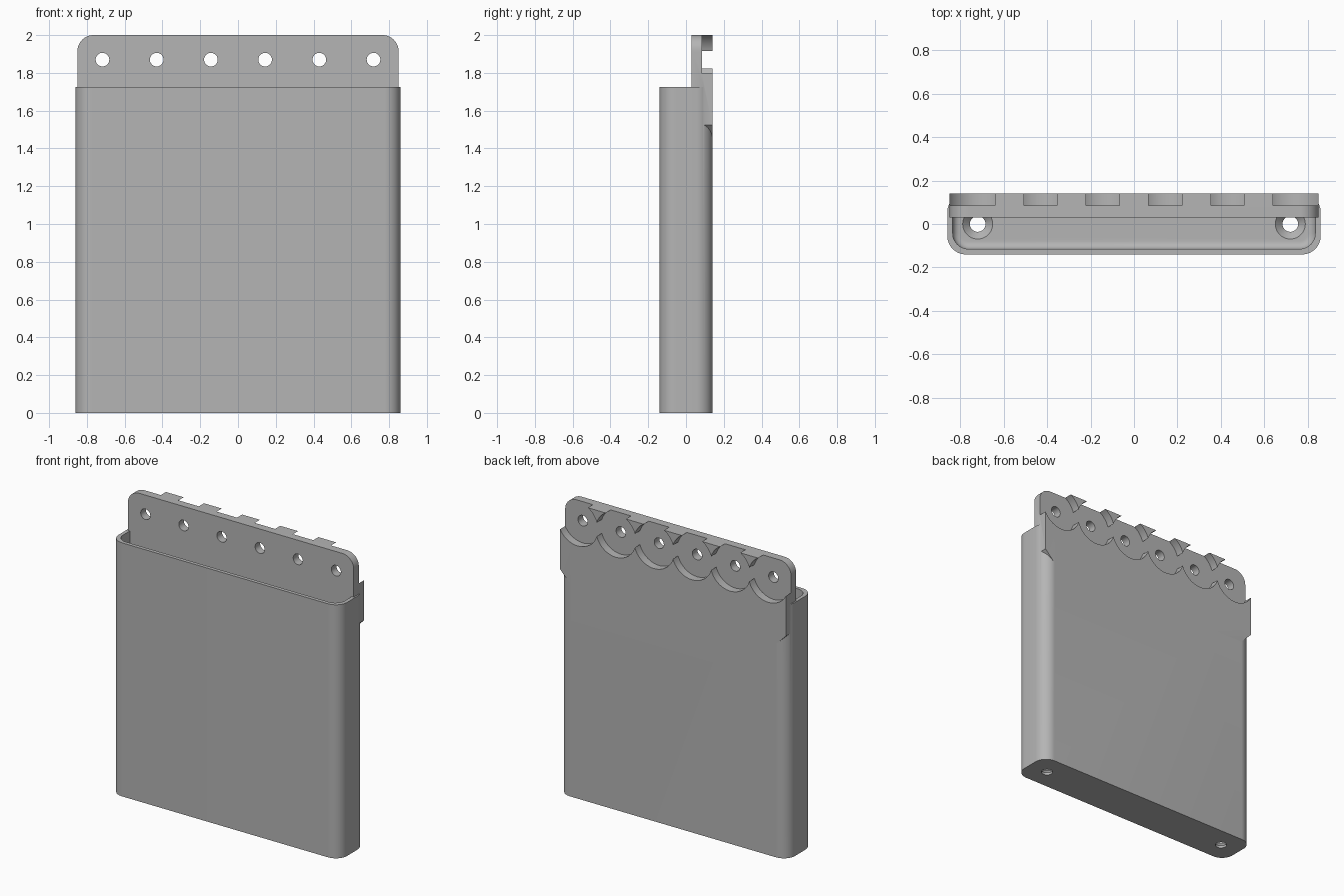
import bpy, bmesh, math
from mathutils import Matrix, Vector

default = bpy.data.objects.get("Cube")
if default:
    bpy.data.objects.remove(default)

# Overall sizes
HALF_W, HALF_D, BODY_H = 0.86, 0.14, 1.725
WALL, FLOOR, CORNER = 0.025, 0.05, 0.085
PLATE_W, PLATE_FRONT, RECESS_Y = 0.85, 0.03, 0.085
HOLE_Z, PITCH, RECESS_R, HOLE_R = 1.87, 0.287, 0.151, 0.036

grey = bpy.data.materials.new("plain grey")
grey.use_nodes = True
GREY = (0.46, 0.46, 0.46, 1)
grey.diffuse_color = GREY
grey.node_tree.nodes["Principled BSDF"].inputs["Base Color"].default_value = GREY


def make(name, bm):
    bmesh.ops.recalc_face_normals(bm, faces=bm.faces)
    mesh = bpy.data.meshes.new(name)
    bm.to_mesh(mesh)
    bm.free()
    mesh.materials.append(grey)
    ob = bpy.data.objects.new(name, mesh)
    bpy.context.collection.objects.link(ob)
    return ob


def prism(name, points, offset):
    """Extrude a closed outline along an offset vector."""
    bm = bmesh.new()
    face = bm.faces.new([bm.verts.new(p) for p in points])
    new = bmesh.ops.extrude_face_region(bm, geom=[face])["geom"]
    moved = [v for v in new if isinstance(v, bmesh.types.BMVert)]
    bmesh.ops.translate(bm, verts=moved, vec=Vector(offset))
    return make(name, bm)


def arc(cx, cy, r, start, steps=12):
    """Quarter circle, anticlockwise from the start angle in degrees."""
    angles = [math.radians(start + 90 * i / steps) for i in range(steps + 1)]
    return [(cx + r * math.cos(a), cy + r * math.sin(a)) for a in angles]


def rounded_box(name, hx, hy, r, z0, z1):
    x, y = hx - r, hy - r
    outline = (arc(x, y, r, 0) + arc(-x, y, r, 90)
               + arc(-x, -y, r, 180) + arc(x, -y, r, 270))
    return prism(name, [(px, py, z0) for px, py in outline], (0, 0, z1 - z0))


def cone(name, r1, r2, depth, centre, along_y=False):
    bm = bmesh.new()
    turn = Matrix.Rotation(math.pi / 2, 4, 'X') if along_y else Matrix()
    bmesh.ops.create_cone(bm, cap_ends=True, segments=64, radius1=r1, radius2=r2,
                          depth=depth, matrix=Matrix.Translation(centre) @ turn)
    return make(name, bm)


def combine(ob, tool, operation='DIFFERENCE'):
    """Apply a boolean and discard the tool."""
    mod = ob.modifiers.new("join", 'BOOLEAN')
    mod.operation, mod.object, mod.solver = operation, tool, 'EXACT'
    bpy.context.view_layer.update()
    deps = bpy.context.evaluated_depsgraph_get()
    mesh = bpy.data.meshes.new_from_object(ob.evaluated_get(deps))
    ob.modifiers.clear()
    ob.data = mesh
    bpy.data.objects.remove(tool)


# Open pocket with rounded corners
pocket = rounded_box("pocket_holder", HALF_W, HALF_D, CORNER, 0, BODY_H)
cavity = rounded_box("cavity", HALF_W - WALL, HALF_D - WALL, CORNER - WALL / 2,
                     FLOOR, BODY_H + 0.1)
bm = bmesh.new()
bm.from_mesh(cavity.data)
low = [e for e in bm.edges if all(v.co.z < FLOOR + 0.001 for v in e.verts)]
bmesh.ops.bevel(bm, geom=low, offset=0.035, segments=6, profile=0.5, affect='EDGES')
bm.to_mesh(cavity.data)
bm.free()
combine(pocket, cavity)

# Mounting plate: round top corners, sloped lower corners
half = [(0.77, 1.445), (PLATE_W, 1.525)] + arc(PLATE_W - 0.085, 1.915, 0.085, 0)
outline = half + [(-x, z) for x, z in reversed(half)]
plate = prism("mounting_plate", [(x, PLATE_FRONT, z) for x, z in outline],
              (0, HALF_D - PLATE_FRONT, 0))

# Sloped underside of the plate inside the pocket
wedge = [(0.02, 1.54), (0.115, 1.445), (0.115, 1.3), (0.02, 1.3)]
combine(plate, prism("wedge", [(-0.835, y, z) for y, z in wedge], (1.67, 0, 0)))
combine(pocket, plate, 'UNION')

# Overlapping round recesses in the back, each with a through hole
for i in range(6):
    x = (i - 2.5) * PITCH
    combine(pocket, cone("recess", RECESS_R, RECESS_R, 0.2,
                         (x, RECESS_Y + 0.1, HOLE_Z), True))
    combine(pocket, cone("screw_hole", HOLE_R, HOLE_R, 0.2, (x, 0.08, HOLE_Z), True))

for side in (-1, 1):
    # Open the recess at each outer top corner
    x0, x1 = side * 2.5 * PITCH, side * 0.95
    corner = [(x0, HOLE_Z), (x1, HOLE_Z), (x1, 2.1), (x0, 2.1)]
    combine(pocket, prism("corner", [(x, RECESS_Y, z) for x, z in corner], (0, 0.2, 0)))
    # Countersunk drain hole in the floor
    combine(pocket, cone("drain", 0.036, 0.036, 0.3, (side * 0.72, 0, 0)))
    combine(pocket, cone("countersink", 0.036, 0.07, 0.035,
                         (side * 0.72, 0, FLOOR - 0.0165)))

# Smooth the round faces, keep the edges sharp
bpy.ops.object.select_all(action='DESELECT')
pocket.select_set(True)
bpy.context.view_layer.objects.active = pocket
bpy.ops.object.shade_smooth_by_angle(angle=math.radians(30))
